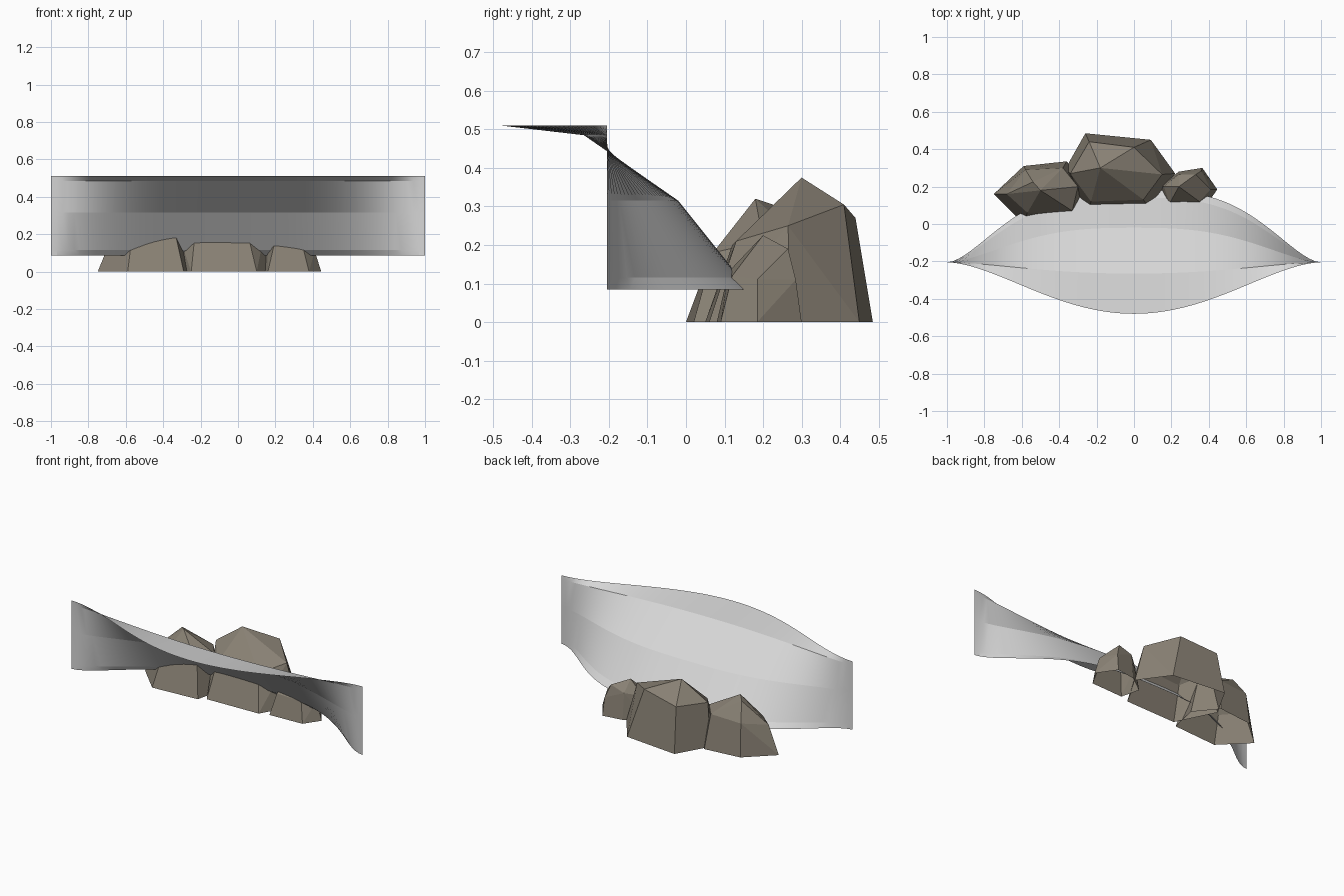
import bpy
import bmesh


def make_material(name, colour):
    material = bpy.data.materials.new(name)
    material.use_nodes = True
    material.diffuse_color = (*colour, 1)
    shader = next(n for n in material.node_tree.nodes if n.type == 'BSDF_PRINCIPLED')
    shader.inputs['Base Color'].default_value = (*colour, 1)
    return material


def add_object(name, bm, material):
    mesh = bpy.data.meshes.new(name)
    bm.to_mesh(mesh)
    bm.free()
    mesh.materials.append(material)
    obj = bpy.data.objects.new(name, mesh)
    bpy.context.collection.objects.link(obj)
    return obj


def make_sheet(name, rows, end_y, columns, material):
    """Upright at both ends, each row bowed forward or back in the middle."""
    bm = bmesh.new()
    grid = []
    for height, bow, flatness in rows:
        line = []
        for i in range(columns + 1):
            x = 2 * i / columns - 1
            ease = (1 - abs(x) ** flatness) ** 1.8
            line.append(bm.verts.new((x, end_y + bow * ease, height)))
        grid.append(line)
    for upper, lower in zip(grid, grid[1:]):
        for i in range(columns):
            bm.faces.new((upper[i], lower[i], lower[i + 1], upper[i + 1]))
    bmesh.ops.recalc_face_normals(bm, faces=bm.faces)
    # The outer side is the one turned upward
    if sum(face.normal.z for face in bm.faces) < 0:
        bmesh.ops.reverse_faces(bm, faces=bm.faces)
    return add_object(name, bm, material)


def make_rock(name, ground, upper, material):
    """Faceted hull of a ground outline and the corners above it."""
    bm = bmesh.new()
    for x, y in ground:
        bm.verts.new((x, y, 0))
    for point in upper:
        bm.verts.new(point)
    hull = bmesh.ops.convex_hull(bm, input=bm.verts)
    spare = {v for v in hull['geom_interior'] if isinstance(v, bmesh.types.BMVert)}
    bmesh.ops.delete(bm, geom=list(spare), context='VERTS')
    bmesh.ops.recalc_face_normals(bm, faces=bm.faces)
    # The underside is open
    floor = [f for f in bm.faces if all(v.co.z < 0.001 for v in f.verts)]
    bmesh.ops.delete(bm, geom=floor, context='FACES')
    bmesh.ops.dissolve_limit(bm, angle_limit=0.1, verts=bm.verts, edges=bm.edges)
    return add_object(name, bm, material)


cube = bpy.data.objects.get("Cube")
if cube:
    bpy.data.objects.remove(cube, do_unlink=True)

pale_grey = make_material("pale_grey", (0.68, 0.68, 0.68))
stone_brown = make_material("stone_brown", (0.25, 0.22, 0.175))

# Curved sheet: height, bow and flatness of each crease, from top to bottom
sheet_rows = [
    (0.51, -0.275, 2),
    (0.485, -0.06, 2.2),
    (0.315, 0.185, 2.8),
    (0.115, 0.345, 3.2),
    (0.085, 0.385, 3.3),
]
sheet = make_sheet("curved_sheet", sheet_rows, -0.205, 64, pale_grey)
bpy.ops.object.select_all(action='DESELECT')
bpy.context.view_layer.objects.active = sheet
sheet.select_set(True)
bpy.ops.object.shade_smooth_by_angle(angle=0.2)

# Rocks: ground outline, then shoulder corners with the peak last
make_rock(
    "middle_rock",
    [(-0.26, 0.485), (0.09, 0.45), (0.22, 0.27),
     (0.1, 0.06), (-0.25, 0.05), (-0.37, 0.29)],
    [(-0.24, 0.44, 0.27), (0, 0.41, 0.305), (0.15, 0.265, 0.25),
     (0.05, 0.13, 0.21), (-0.23, 0.12, 0.2), (-0.34, 0.27, 0.26),
     (-0.18, 0.3, 0.375)],
    stone_brown)

make_rock(
    "wide_rock",
    [(-0.75, 0.16), (-0.59, 0.31), (-0.36, 0.335),
     (-0.25, 0.2), (-0.29, 0.02), (-0.59, 0)],
    [(-0.68, 0.16, 0.17), (-0.58, 0.29, 0.2), (-0.38, 0.3, 0.21),
     (-0.3, 0.2, 0.21), (-0.33, 0.07, 0.18), (-0.57, 0.06, 0.16),
     (-0.54, 0.225, 0.305), (-0.5, 0.18, 0.32)],
    stone_brown)

make_rock(
    "small_rock",
    [(0.13, 0.2), (0.24, 0.28), (0.365, 0.3),
     (0.445, 0.185), (0.38, 0.09), (0.16, 0.08)],
    [(0.16, 0.2, 0.14), (0.24, 0.265, 0.16), (0.36, 0.285, 0.11),
     (0.41, 0.185, 0.11), (0.35, 0.12, 0.12), (0.19, 0.11, 0.13),
     (0.33, 0.265, 0.19), (0.24, 0.2, 0.225)],
    stone_brown)
